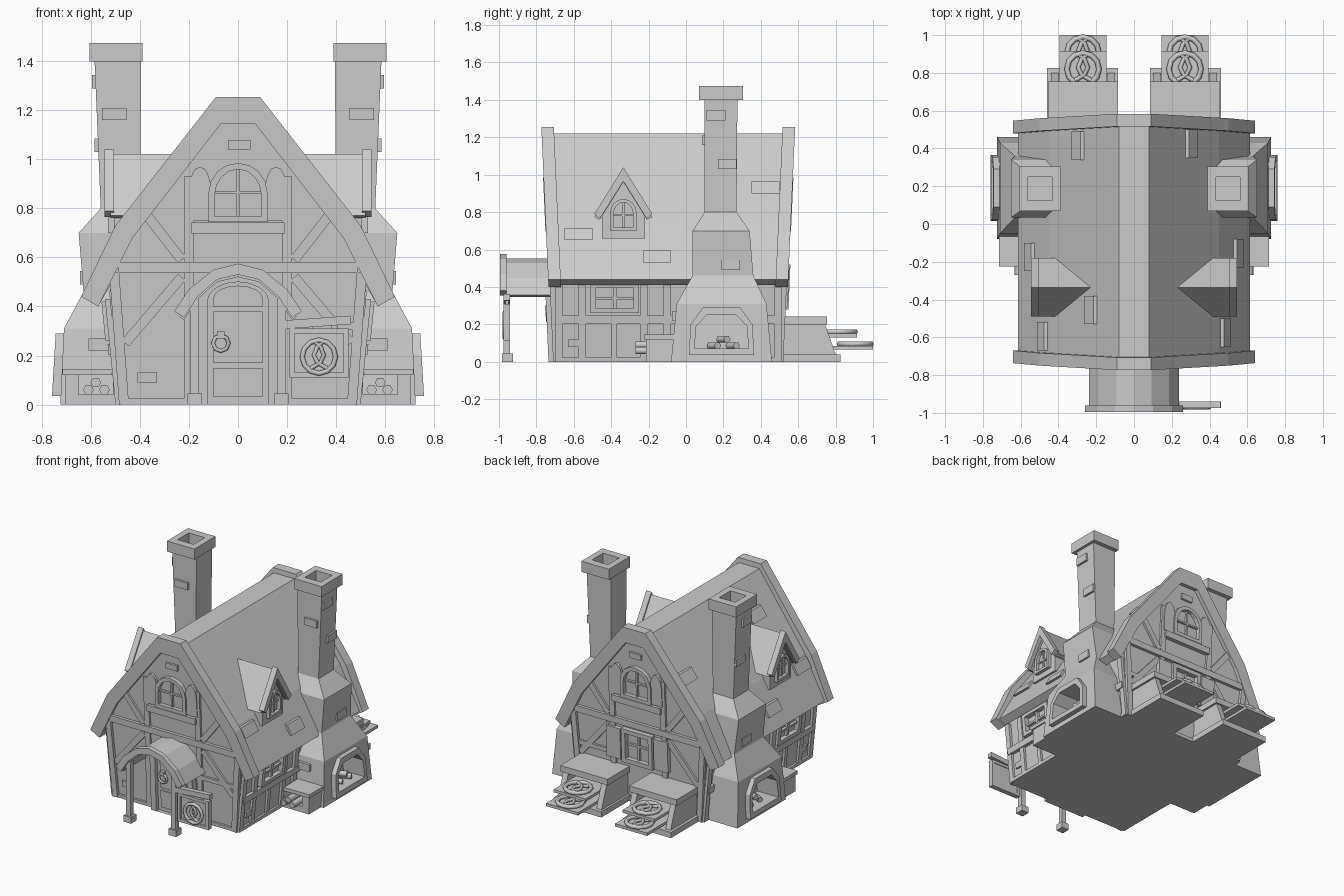
import bpy
import bmesh
from math import cos, sin, pi, hypot
from mathutils import Vector

default_cube = bpy.data.objects.get("Cube")
if default_cube:
    bpy.data.objects.remove(default_cube)

grey = bpy.data.materials.new("plain_grey")
grey.use_nodes = True
grey.diffuse_color = (0.6, 0.6, 0.6, 1)
grey.node_tree.nodes["Principled BSDF"].inputs["Base Color"].default_value = grey.diffuse_color


# Surfaces: each maps (across, up, outward depth) to a point in space
def front(u, v, d):
    return Vector((u, -0.69 - 0.045 * v - d, v))


def back(u, v, d):
    return Vector((u, 0.5 + 0.045 * v + d, v))


def through(u, v, d):
    return front(u, v, 0).lerp(back(u, v, 0), d)


def porch_plane(u, v, d):
    return Vector((u, -d, v))


def side_plane(s, base=0.0, lean=0.0):
    return lambda u, v, d: Vector((s * (base + lean * v + d), u, v))


def roof_plane(s):
    def surf(u, v, d):
        x = 0.45 + (0.73 - v) * (0.57 if v < 0.73 else 0.755)
        return Vector((s * (x + d), u, v))
    return surf


# Mesh helpers
def finish(name, bm):
    bmesh.ops.recalc_face_normals(bm, faces=bm.faces)
    mesh = bpy.data.meshes.new(name)
    bm.to_mesh(mesh)
    bm.free()
    mesh.materials.append(grey)
    obj = bpy.data.objects.new(name, mesh)
    bpy.context.collection.objects.link(obj)
    return obj


def solid(name, pts, surf, d0, d1):
    bm = bmesh.new()
    a, b = [[bm.verts.new(surf(u, v, d)) for u, v in pts] for d in (d0, d1)]
    bm.faces.new(a)
    bm.faces.new(b)
    for i in range(len(pts)):
        bm.faces.new((a[i - 1], a[i], b[i], b[i - 1]))
    return finish(name, bm)


def band(name, outer, inner, surf, d0, d1, closed=False):
    bm = bmesh.new()
    loops = [[bm.verts.new(surf(u, v, d)) for u, v in pts]
             for pts, d in ((outer, d0), (outer, d1), (inner, d1), (inner, d0))]
    for i in range(0 if closed else 1, len(outer)):
        for k in range(4):
            p, q = loops[k - 1], loops[k]
            bm.faces.new((p[i - 1], p[i], q[i], q[i - 1]))
    if not closed:
        for end in (0, -1):
            bm.faces.new([loop[end] for loop in loops])
    return finish(name, bm)


def loft(name, rects):
    bm = bmesh.new()
    rings = [[bm.verts.new((x, y, z)) for x, y in ((x0, y0), (x1, y0), (x1, y1), (x0, y1))]
             for x0, x1, y0, y1, z in rects]
    for a, b in zip(rings, rings[1:]):
        for i in range(4):
            bm.faces.new((a[i - 1], a[i], b[i], b[i - 1]))
    bm.faces.new(rings[0])
    bm.faces.new(rings[-1])
    return finish(name, bm)


def box(name, s, x0, x1, y0, y1, z0, z1):
    return loft(name, [(s * x0, s * x1, y0, y1, z) for z in (z0, z1)])


def rect(u0, u1, v0, v1):
    return [(u0, v0), (u1, v0), (u1, v1), (u0, v1)]


def bar(name, surf, u0, v0, u1, v1, w=0.04, d=0.015):
    n = hypot(u1 - u0, v1 - v0)
    a, b = (v0 - v1) / n * w / 2, (u1 - u0) / n * w / 2
    solid(name, [(u0 - a, v0 - b), (u1 - a, v1 - b), (u1 + a, v1 + b), (u0 + a, v0 + b)],
          surf, -0.02, d)


def arch(u, v0, v1, r, rise, n=8):
    return [(u - r, v0), (u + r, v0)] + [
        (u + r * cos(pi * i / n), v1 - rise + rise * sin(pi * i / n)) for i in range(n + 1)]


def mirrored(half):
    return [(-x, z) for x, z in half] + [p for p in reversed(half) if p[0]]


def tube(name, pts, r, cyclic=False):
    curve = bpy.data.curves.new(name, "CURVE")
    curve.dimensions = "3D"
    curve.bevel_depth, curve.bevel_resolution = r, 1
    curve.use_fill_caps = True
    spline = curve.splines.new("POLY")
    spline.points.add(len(pts) - 1)
    for p, co in zip(spline.points, pts):
        p.co = (*co, 1)
    spline.use_cyclic_u = cyclic
    curve.materials.append(grey)
    obj = bpy.data.objects.new(name, curve)
    bpy.context.collection.objects.link(obj)
    bpy.ops.object.select_all(action="DESELECT")
    obj.select_set(True)
    bpy.context.view_layer.objects.active = obj
    bpy.ops.object.convert(target="MESH")


def pretzel(name, place, r):
    ring = [(cos(pi * i / 6), sin(pi * i / 6)) for i in range(12)]
    tube(name + "_ring", [place(r * a, r * b) for a, b in ring], r * 0.17, True)
    for s in (1, -1):
        arm = [(-0.3, 0.95), (0.1, 0.6), (0.3, 0.1), (0.1, -0.35), (-0.5, -0.7)]
        tube(name + "_arm", [place(s * r * a, r * b) for a, b in arm], r * 0.14)


def window(name, surf, u, v0, v1, r, rise, t=0.025):
    band(name + "_frame", arch(u, v0, v1, r, rise), arch(u, v0 + t, v1 - t, r - t, rise - t / 2),
         surf, -0.02, 0.03, True)
    bar(name + "_upright", surf, u, v0, u, v1 - t / 2, 0.012)
    bar(name + "_crossbar", surf, u - r + t / 2, (v0 + v1) / 2, u + r - t / 2, (v0 + v1) / 2, 0.012)


# House body and roof
solid("house_body", mirrored([(0.485, 0), (0.525, 0.46), (0.41, 0.72), (0.065, 1.18)]), through, 0, 1)
band("roof", mirrored([(0.615, 0.44), (0.45, 0.73), (0.08, 1.22)]),
     mirrored([(0.565, 0.41), (0.4, 0.7), (0.06, 1.165)]), through, 0, 1)
for end, surf in (("front", front), ("back", back)):
    band(end + "_gable_board", mirrored([(0.64, 0.44), (0.5, 0.73), (0.09, 1.255)]),
         mirrored([(0.57, 0.4), (0.43, 0.68), (0.07, 1.145)]), surf, -0.04, 0.027)
    # Gable timber frame
    bar(end + "_floor_beam", surf, -0.49, 0.56, 0.49, 0.56, 0.045, 0.022)
    bar(end + "_sill_beam", surf, -0.48, 0.012, 0.48, 0.012, 0.024)
    bar(end + "_attic_beam", surf, -0.19, 0.72, 0.19, 0.72, 0.045, 0.03)
    for s in (1, -1):
        bar(end + "_corner_post", surf, s * 0.465, 0, s * 0.505, 0.54, 0.04, 0.02)
        bar(end + "_main_post", surf, s * 0.2, 0, s * 0.2, 0.93, 0.04)
        bar(end + "_lower_brace", surf, s * 0.46, 0.25, s * 0.23, 0.52)
        bar(end + "_upper_brace", surf, s * 0.37, 0.77, s * 0.23, 0.59)
        solid(end + "_attic_shutter", arch(s * 0.155, 0.75, 0.97, 0.045, 0.1), surf, -0.01, 0.02)
    window(end + "_attic_window", surf, 0, 0.745, 0.985, 0.12, 0.12)
    solid(end + "_gable_brick", rect(-0.04, 0.05, 1.04, 1.08), surf, -0.01, 0.015)
    solid(end + "_wall_brick", rect(-0.41, -0.33, 0.09, 0.13), surf, -0.01, 0.015)
    bar(end + "_cross_rail", surf, 0.22, 0.32, 0.48, 0.32, 0.03)

# Back window with shutters
band("back_window_frame", rect(-0.12, 0.12, 0.28, 0.52), rect(-0.09, 0.09, 0.31, 0.49),
     back, -0.02, 0.035, True)
bar("back_window_upright", back, 0, 0.29, 0, 0.51, 0.015)
bar("back_window_crossbar", back, -0.1, 0.41, 0.1, 0.41, 0.015)
for s in (1, -1):
    solid("back_shutter", rect(s * 0.13, s * 0.24, 0.29, 0.51), back, -0.01, 0.03)

# Door
band("door_frame", arch(0, 0, 0.54, 0.165, 0.11), arch(0, 0, 0.5, 0.125, 0.08), front, -0.02, 0.045, True)
solid("door", arch(0, 0.01, 0.505, 0.13, 0.08), front, -0.01, 0.018)
for v0, v1 in ((0.03, 0.15), (0.17, 0.38)):
    solid("door_panel", rect(-0.1, 0.1, v0, v1), front, 0, 0.026)
solid("door_top_panel", arch(0, 0.4, 0.485, 0.1, 0.05), front, 0, 0.026)
tube("door_knocker", [front(-0.07 + 0.032 * cos(pi * i / 4), 0.25 + 0.032 * sin(pi * i / 4), 0.04)
                      for i in range(8)], 0.009, True)
solid("knocker_plate", rect(-0.085, -0.055, 0.27, 0.3), front, 0, 0.05)

# Porch
porch_outer = [(0.26, 0.38), (0.2, 0.47), (0.1, 0.55), (0, 0.575)]
porch_inner = [(0.22, 0.355), (0.165, 0.44), (0.085, 0.51), (0, 0.53)]
band("porch_arch", mirrored(porch_outer), mirrored(porch_inner), porch_plane, 0.96, 0.995)
band("porch_roof", mirrored([(x * 0.92, z - 0.022) for x, z in porch_outer]),
     mirrored([(x, z - 0.01) for x, z in porch_inner]), porch_plane, 0.7, 0.97)
for s in (1, -1):
    box("porch_post", s, 0.16, 0.195, -0.975, -0.94, 0, 0.43)
    box("porch_post_foot", s, 0.147, 0.205, -0.985, -0.925, 0, 0.045)

# Hanging sign
bar("sign_bracket", lambda u, v, d: porch_plane(u, v, 0.96 + d), 0.18, 0.325, 0.46, 0.345, 0.035)
for x in (0.28, 0.38):
    box("sign_hanger", 1, x, x + 0.025, -0.965, -0.95, 0.28, 0.33)
band("sign_frame", rect(0.21, 0.45, 0.11, 0.31), rect(0.23, 0.43, 0.13, 0.29), porch_plane, 0.94, 0.975, True)
solid("sign_board", rect(0.22, 0.44, 0.12, 0.3), porch_plane, 0.945, 0.96)
pretzel("sign_pretzel", lambda a, b: Vector((0.33 + a, -0.97, 0.195 + b)), 0.068)

for s, side in ((1, "left"), (-1, "right")):
    # Side wall frame and window
    wall = side_plane(s, 0.485, 0.1)
    bar(side + "_wall_rail", wall, -0.69, 0.225, 0.5, 0.225, 0.045, 0.022)
    bar(side + "_wall_sill", wall, -0.69, 0.012, 0.5, 0.012, 0.024)
    for y in (-0.68, -0.555, -0.225, -0.1, 0.49):
        bar(side + "_wall_post", wall, y, 0, y, 0.43, 0.04)
    bar(side + "_lower_post", wall, -0.385, 0, -0.385, 0.22, 0.03)
    band(side + "_window_frame", rect(-0.51, -0.25, 0.26, 0.42), rect(-0.48, -0.28, 0.285, 0.395),
         wall, -0.02, 0.03, True)
    bar(side + "_window_upright", wall, -0.38, 0.27, -0.38, 0.41, 0.02)
    bar(side + "_window_crossbar", wall, -0.5, 0.34, -0.26, 0.34, 0.015)
    solid(side + "_wall_brick", rect(-0.63, -0.55, 0.08, 0.12), wall, -0.01, 0.012)

    # Dormer
    flat = side_plane(s)
    gable = [(0.155, 0.79), (0, 1.04)]
    shift = lambda pts, dz=0: [(y - 0.335, z + dz) for y, z in mirrored(pts)]
    solid(side + "_dormer_wall", shift([(0.115, 0.66), (0.115, 0.82), (0, 1)]), flat, 0.2, 0.505)
    band(side + "_dormer_board", shift(gable), shift([(0.125, 0.765), (0, 0.965)]), flat, 0.505, 0.545)
    band(side + "_dormer_roof", shift(gable, -0.018), shift([(0.125, 0.76), (0, 0.96)]), flat, 0.22, 0.52)
    window(side + "_dormer_window", side_plane(s, 0.5), -0.335, 0.7, 0.87, 0.07, 0.07, 0.018)

    # Chimney with hollow cap and fireplace
    sections = [(0.4, 0.725, -0.08, 0.46, 0), (0.4, 0.71, -0.05, 0.43, 0.31),
                (0.4, 0.63, 0.035, 0.36, 0.46), (0.4, 0.65, 0.035, 0.34, 0.7),
                (0.4, 0.56, 0.1, 0.27, 0.8), (0.395, 0.585, 0.1, 0.275, 1.4),
                (0.39, 0.605, 0.07, 0.305, 1.4), (0.39, 0.605, 0.07, 0.305, 1.475),
                (0.435, 0.56, 0.125, 0.25, 1.475), (0.435, 0.56, 0.125, 0.25, 1.3)]
    chimney = loft(side + "_chimney", [(s * a, s * b, c, d, z) for a, b, c, d, z in sections])
    hearth = side_plane(s, 0.725, -0.06)
    move = lambda pts: [(y + 0.19, z) for y, z in mirrored(pts)]
    opening = move([(0.145, 0.07), (0.135, 0.19), (0.08, 0.25)])
    cutter = solid(side + "_fireplace_cutter", opening, hearth, -0.13, 0.1)
    cutter.hide_render = True
    cutter.display_type = "WIRE"
    cut = chimney.modifiers.new("fireplace", "BOOLEAN")
    cut.object, cut.operation, cut.solver = cutter, "DIFFERENCE", "EXACT"
    bpy.context.view_layer.objects.active = chimney
    bpy.ops.object.modifier_apply(modifier=cut.name)
    bpy.data.objects.remove(cutter)
    band(side + "_fireplace_surround", move([(0.175, 0.035), (0.165, 0.2), (0.1, 0.29)]),
         opening, hearth, -0.02, 0.036, True)
    for y, z in ((0.13, 0.085), (0.23, 0.085), (0.18, 0.12)):
        tube(side + "_fire_log", [(s * 0.61, y, z), (s * 0.7, y + 0.04, z)], 0.02)
    for y, z, x in ((0.11, 1.29, 0.57), (0.17, 1.03, 0.56), (0.19, 0.49, 0.62)):
        box(side + "_chimney_brick", s, x, x + 0.025, y, y + 0.1, z, z + 0.055)
    box(side + "_front_brick", s, 0.455, 0.555, 0.085, 0.12, 1.16, 1.21)
    box(side + "_base_brick", s, 0.52, 0.61, -0.075, -0.04, 0.22, 0.27)

    # Firewood box
    box(side + "_wood_box_lid", s, 0.515, 0.715, -0.225, -0.06, 0.12, 0.145)
    band(side + "_wood_box", rect(s * 0.48, s * 0.705, 0, 0.13), rect(s * 0.51, s * 0.65, 0.04, 0.12),
         porch_plane, 0.06, 0.215, True)
    for x, z in ((0.545, 0.06), (0.61, 0.06), (0.58, 0.09)):
        tube(side + "_firewood", [(s * x, -0.08, z), (s * x, -0.27, z)], 0.022)

    # Baking stall with two trays
    box(side + "_stall_top", s, 0.085, 0.455, 0.48, 0.755, 0.2, 0.243)
    box(side + "_stall_base", s, 0.085, 0.46, 0.48, 0.825, 0, 0.04)
    box(side + "_stall_back", s, 0.12, 0.42, 0.48, 0.62, 0.02, 0.21)
    for x in (0.1, 0.4):
        solid(side + "_stall_cheek", [(0.5, 0.02), (0.8, 0.04), (0.74, 0.21), (0.5, 0.21)],
              flat, x, x + 0.04)
    for y, z in ((0.83, 0.13), (0.915, 0.065)):
        box(side + "_tray", s, 0.145, 0.395, 0.6, y + 0.085, z, z + 0.02)
        pretzel(side + "_tray_pretzel",
                lambda a, b: Vector((s * 0.27 + a, y - 0.01 + b, z + 0.03)), 0.085)

# Loose roof shingles
for s, y, z in ((1, 0.35, 0.9), (1, -0.65, 0.65), (1, -0.23, 0.53),
                (-1, -0.67, 0.65), (-1, -0.25, 0.53), (-1, -0.53, 1.0), (-1, 0.34, 0.91)):
    solid("roof_shingle", rect(y, y + 0.15, z, z + 0.065), roof_plane(s), -0.02, 0.018)
